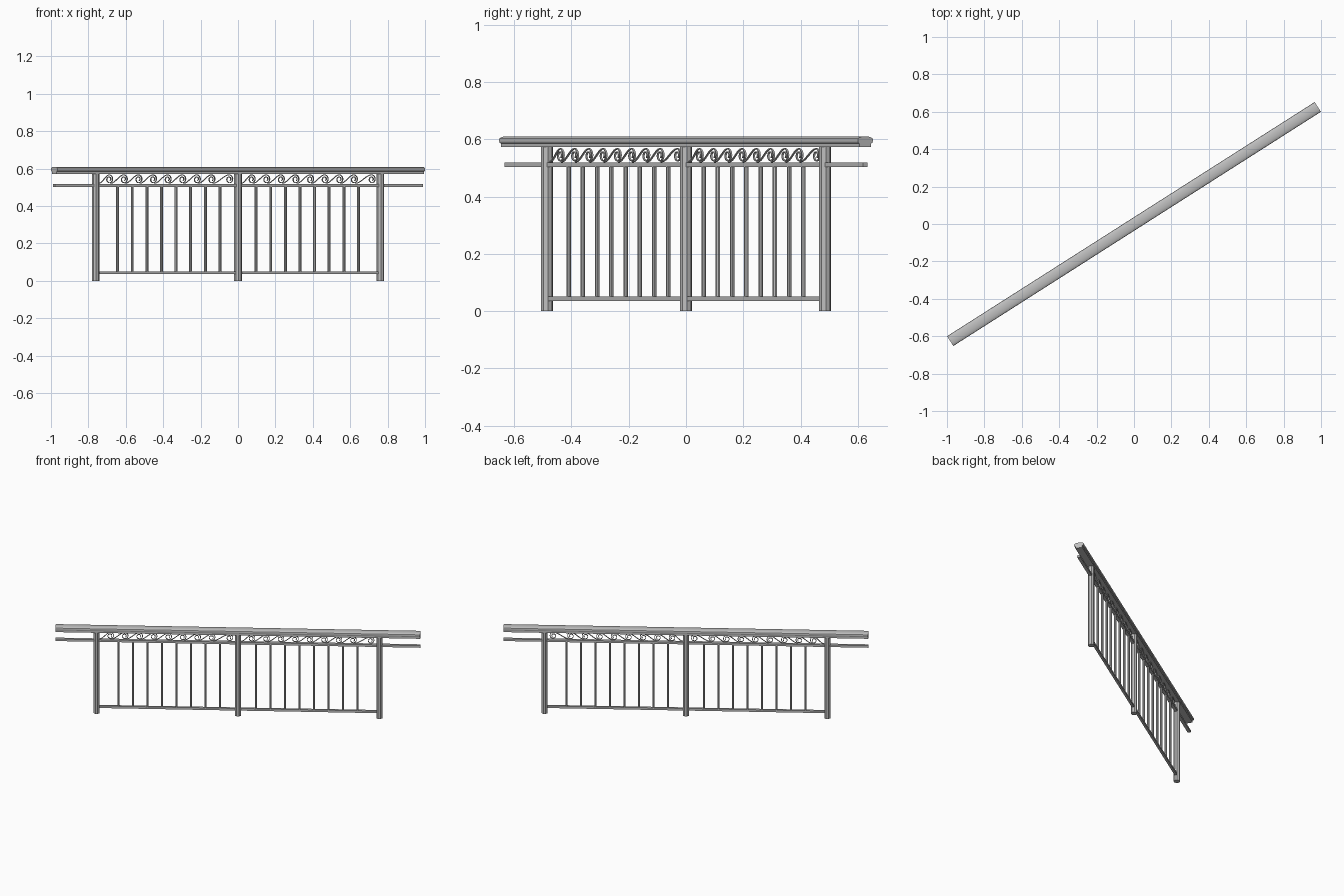
import bpy, bmesh, math
from mathutils import Matrix, Vector

cube = bpy.data.objects.get("Cube")
if cube:
    bpy.data.objects.remove(cube, do_unlink=True)

TURN = Matrix.Rotation(math.radians(32.5), 4, 'Z')   # the railing runs diagonally
HALF = 1.165        # half length of the long rails
POST_U = 0.903      # outer post position along the railing
STEP = 0.0926       # spacing of balusters and scrolls

grey = bpy.data.materials.new("light grey metal")
grey.use_nodes = True
colour = (0.52, 0.52, 0.52, 1)
grey.diffuse_color = colour
grey.node_tree.nodes["Principled BSDF"].inputs["Base Color"].default_value = colour


def finish(name, bm):
    bmesh.ops.recalc_face_normals(bm, faces=bm.faces)
    bm.transform(TURN)
    mesh = bpy.data.meshes.new(name)
    bm.to_mesh(mesh)
    bm.free()
    mesh.materials.append(grey)
    obj = bpy.data.objects.new(name, mesh)
    bpy.context.collection.objects.link(obj)
    return obj


def box(name, half_length, depth, z0, z1):
    bm = bmesh.new()
    bmesh.ops.create_cube(bm, size=1)
    bm.transform(Matrix.Translation((0, 0, (z0 + z1) / 2))
                 @ Matrix.Diagonal((2 * half_length, depth, z1 - z0, 1)))
    finish(name, bm)


def upright(name, u, radius, z0, z1):
    # eight-sided bar with flats facing along and across the railing
    bm = bmesh.new()
    bmesh.ops.create_cone(bm, cap_ends=True, segments=8, radius1=radius,
                          radius2=radius, depth=z1 - z0)
    bm.transform(Matrix.Translation((u, 0, (z0 + z1) / 2))
                 @ Matrix.Rotation(math.pi / 8, 4, 'Z'))
    finish(name, bm)


def handrail():
    # moulded section: narrow foot, wider body, crowned top
    right = [(0.023, 0.572), (0.023, 0.585), (0.029, 0.587), (0.031, 0.592), (0.031, 0.6)]
    crown = [(0.031 * math.cos(a), 0.6 + 0.01 * math.sin(a))
             for a in (math.pi * i / 10 for i in range(1, 10))]
    section = right + crown + [(-v, z) for v, z in reversed(right)]
    bm = bmesh.new()
    face = bm.faces.new([bm.verts.new((-HALF, v, z)) for v, z in section])
    out = bmesh.ops.extrude_face_region(bm, geom=[face], use_keep_orig=True)
    moved = [g for g in out["geom"] if isinstance(g, bmesh.types.BMVert)]
    bmesh.ops.translate(bm, verts=moved, vec=(2 * HALF, 0, 0))
    obj = finish("handrail", bm)
    bpy.context.view_layer.objects.active = obj
    obj.select_set(True)
    bpy.ops.object.shade_smooth_by_angle(angle=math.radians(30))
    obj.select_set(False)


def scroll(name, u, tail):
    # rising S-shaped tail that curls into a clockwise spiral
    path = []
    for i in range(10):
        t = i / 10
        path.append(Vector((u - tail * (1 - t), 0, 0.521 + 0.046 * t * t * (3 - 2 * t))))
    turns = 30
    for i in range(turns + 1):
        t = i / turns
        a = math.pi / 2 - t * math.pi * 2.8
        r = 0.024 - 0.016 * t
        path.append(Vector((u + r * math.cos(a), 0, 0.543 + r * math.sin(a))))
    # sweep a thin flat bar along the path
    bm = bmesh.new()
    rings = []
    for i, p in enumerate(path):
        d = (path[min(i + 1, len(path) - 1)] - path[max(i - 1, 0)]).normalized()
        n = Vector((-d.z, 0, d.x)) * 0.0018
        y = Vector((0, 0.0035, 0))
        rings.append([bm.verts.new(q) for q in (p + n + y, p + n - y, p - n - y, p - n + y)])
    for a, b in zip(rings, rings[1:]):
        for k in range(4):
            j = (k + 1) % 4
            bm.faces.new((a[k], a[j], b[j], b[k]))
    bm.faces.new(rings[0])
    bm.faces.new(rings[-1])
    finish(name, bm)


# Long rails
handrail()
box("middle_rail", HALF, 0.02, 0.503, 0.518)
box("bottom_rail", POST_U, 0.016, 0.036, 0.051)

# Posts
for label, u in (("right", -POST_U), ("centre", 0), ("left", POST_U)):
    upright(label + "_post", u, 0.0205, 0, 0.575)

# Balusters and scrolls in both bays
for label, start, first in (("right", -POST_U, -0.763), ("left", 0, 0.115)):
    for i in range(8):
        upright(f"{label}_baluster_{i + 1}", first + i * STEP, 0.008, 0.045, 0.51)
    for i in range(9):
        extra = 0.02 if i == 8 else 0
        tail = 0.066 if i == 0 else 0.085 + extra
        scroll(f"{label}_scroll_{i + 1}", start + 0.087 + i * STEP + extra, tail)
